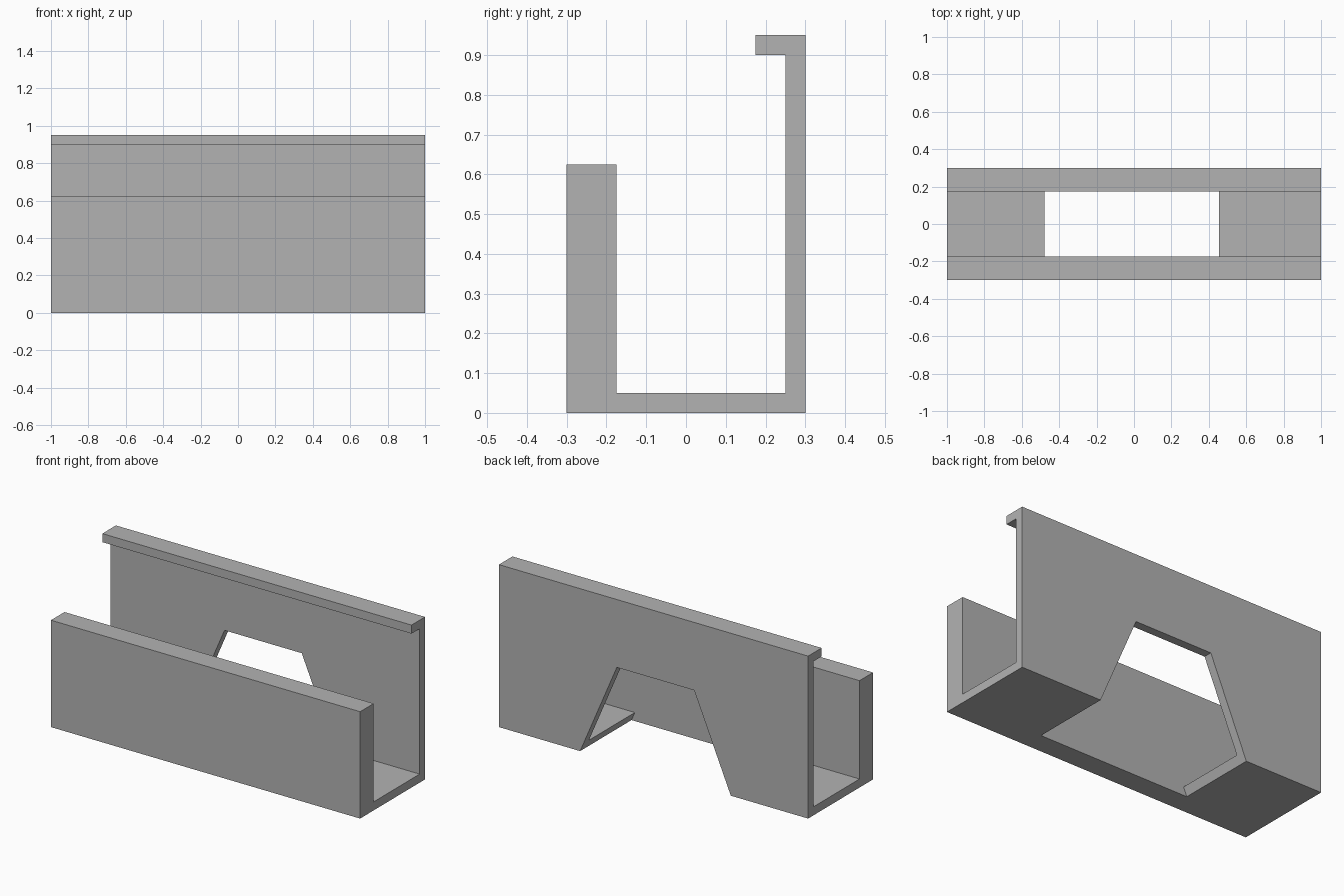
import bpy
import bmesh
from mathutils import Vector

default = bpy.data.objects.get("Cube")
if default:
    bpy.data.objects.remove(default, do_unlink=True)

grey = bpy.data.materials.new("plain grey")
grey.use_nodes = True
colour = (0.45, 0.45, 0.45, 1)
grey.diffuse_color = colour
grey.node_tree.nodes["Principled BSDF"].inputs["Base Color"].default_value = colour


def extrude_profile(name, points, direction):
    """Closed prism from a planar outline swept along a direction."""
    bm = bmesh.new()
    face = bm.faces.new([bm.verts.new(p) for p in points])
    result = bmesh.ops.extrude_face_region(bm, geom=[face])
    moved = [v for v in result["geom"] if isinstance(v, bmesh.types.BMVert)]
    bmesh.ops.translate(bm, verts=moved, vec=Vector(direction))
    bmesh.ops.recalc_face_normals(bm, faces=bm.faces)
    mesh = bpy.data.meshes.new(name)
    bm.to_mesh(mesh)
    bm.free()
    mesh.materials.append(grey)
    obj = bpy.data.objects.new(name, mesh)
    bpy.context.collection.objects.link(obj)
    return obj


# Channel: thick low front wall, floor, thin tall back wall with inward lip
section = [(-0.3, 0), (0.3, 0), (0.3, 0.95), (0.175, 0.95), (0.175, 0.9),
           (0.25, 0.9), (0.25, 0.05), (-0.175, 0.05), (-0.175, 0.625), (-0.3, 0.625)]
channel = extrude_profile("channel_bracket", [(-1, y, z) for y, z in section], (2, 0, 0))

# Tapered opening through the floor and back wall, sides extended below the floor
centre, bottom_half, top_half, top = -0.0125, 0.4875, 0.25, 0.553
slope = (bottom_half - top_half) / top
low = -0.1
low_half = bottom_half - slope * low
outline = [(centre - low_half, low), (centre + low_half, low),
           (centre + top_half, top), (centre - top_half, top)]
cutter = extrude_profile("opening_cutter", [(x, -0.175, z) for x, z in outline], (0, 0.6, 0))
cutter.hide_render = True

cut = channel.modifiers.new("opening", 'BOOLEAN')
cut.operation = 'DIFFERENCE'
cut.solver = 'EXACT'
cut.object = cutter
bpy.context.view_layer.objects.active = channel
bpy.ops.object.modifier_apply(modifier=cut.name)
bpy.data.objects.remove(cutter, do_unlink=True)
